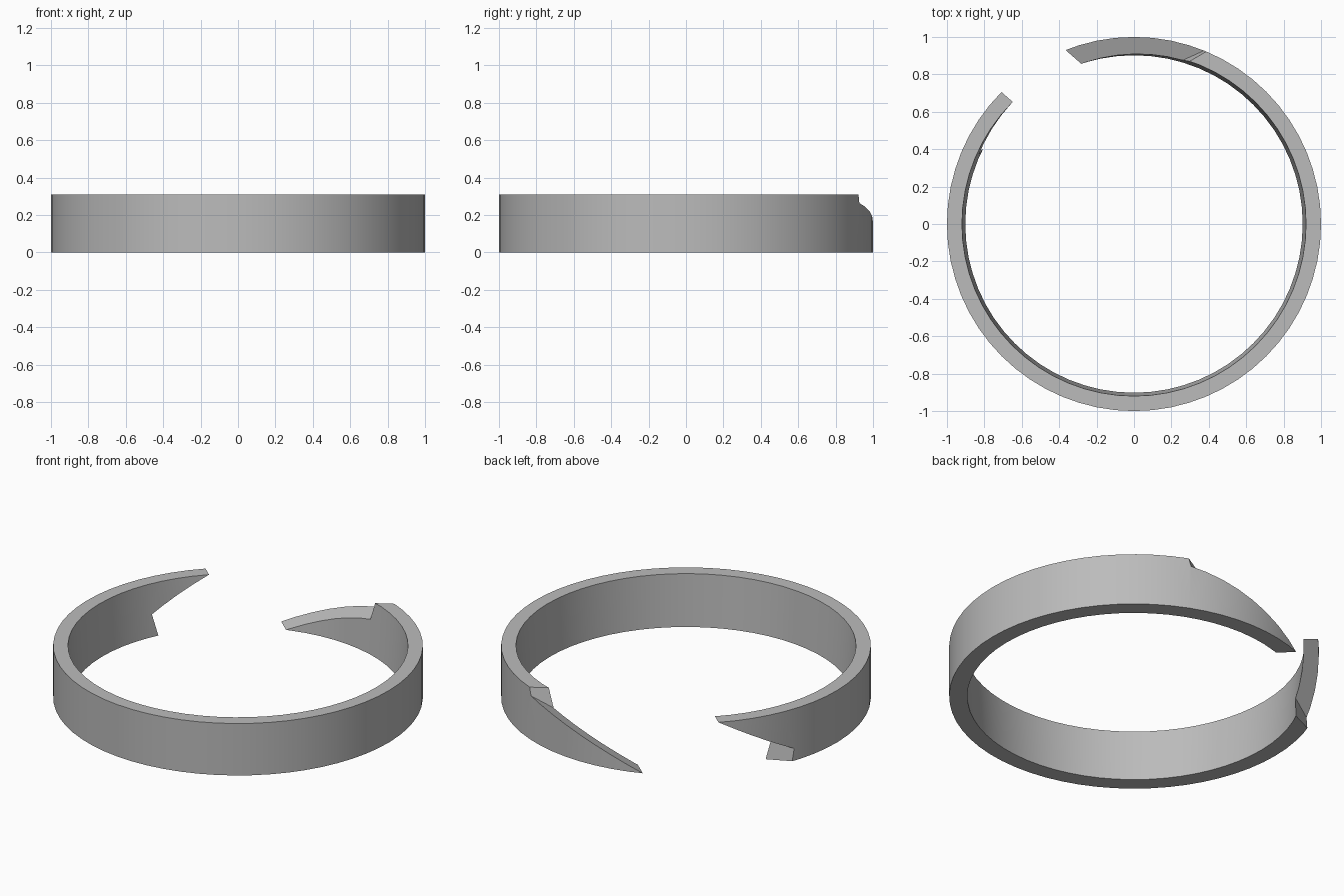
import bpy, bmesh, math
from mathutils import Vector

if "Cube" in bpy.data.objects:
    bpy.data.objects.remove(bpy.data.objects["Cube"])

SIDES = 64
HEIGHT = 0.31


def add_object(name, bm):
    bmesh.ops.recalc_face_normals(bm, faces=bm.faces)
    mesh = bpy.data.meshes.new(name)
    bm.to_mesh(mesh)
    bm.free()
    obj = bpy.data.objects.new(name, mesh)
    bpy.context.collection.objects.link(obj)
    return obj


def cutter(name, planes):
    """Big block trimmed by planes; the side each normal points to is kept."""
    bm = bmesh.new()
    bmesh.ops.create_cube(bm, size=4)
    for point, normal in planes:
        geom = bm.verts[:] + bm.edges[:] + bm.faces[:]
        cut = bmesh.ops.bisect_plane(bm, geom=geom, plane_co=point,
                                     plane_no=normal, clear_inner=True)
        edges = [e for e in cut["geom_cut"] if isinstance(e, bmesh.types.BMEdge)]
        bmesh.ops.contextual_create(bm, geom=edges)
    obj = add_object(name, bm)
    obj.hide_render = True
    return obj


# Ring: outer wall is upright, inner wall widens towards the top
bm = bmesh.new()
profile = [(1, 0), (1, HEIGHT), (0.92, HEIGHT), (0.902, 0)]
loops = []
for i in range(SIDES):
    a = math.tau * i / SIDES
    loops.append([bm.verts.new((r * math.cos(a), r * math.sin(a), z))
                  for r, z in profile])
for i, loop in enumerate(loops):
    nxt = loops[(i + 1) % SIDES]
    for j in range(4):
        k = (j + 1) % 4
        bm.faces.new((loop[j], nxt[j], nxt[k], loop[k]))
ring = add_object("split_ring", bm)

# The two ends taper along parallel ramps, each with a small step
slope = Vector((-0.357, -0.405, 1))
along = Vector((0.66, 0.75, 0))
lower_end = cutter("lower_end_cutter", [
    ((-0.36, 0.93, 0.002), slope),
    ((0.383, 0.92, HEIGHT), (-0.507, 0.861, 0.22)),
    (along * 0.2, along)])
upper_end = cutter("upper_end_cutter", [
    ((-0.711, 0.703, HEIGHT - 0.002), -slope),
    ((-0.941, 0.339, 0), (-0.42, 0.907, 0.13)),
    (along * 0.3, -along)])

bpy.context.view_layer.objects.active = ring
ring.select_set(True)
for tool in (lower_end, upper_end):
    mod = ring.modifiers.new(tool.name, "BOOLEAN")
    mod.operation = "DIFFERENCE"
    mod.solver = "EXACT"
    mod.object = tool
    bpy.ops.object.modifier_apply(modifier=mod.name)
    bpy.data.objects.remove(tool)

# Single grey finish
grey = bpy.data.materials.new("plain_grey")
grey.use_nodes = True
colour = (0.5, 0.5, 0.5, 1)
grey.diffuse_color = colour
grey.node_tree.nodes["Principled BSDF"].inputs["Base Color"].default_value = colour
ring.data.materials.clear()
ring.data.materials.append(grey)

bpy.ops.object.shade_smooth_by_angle(angle=math.radians(20))
